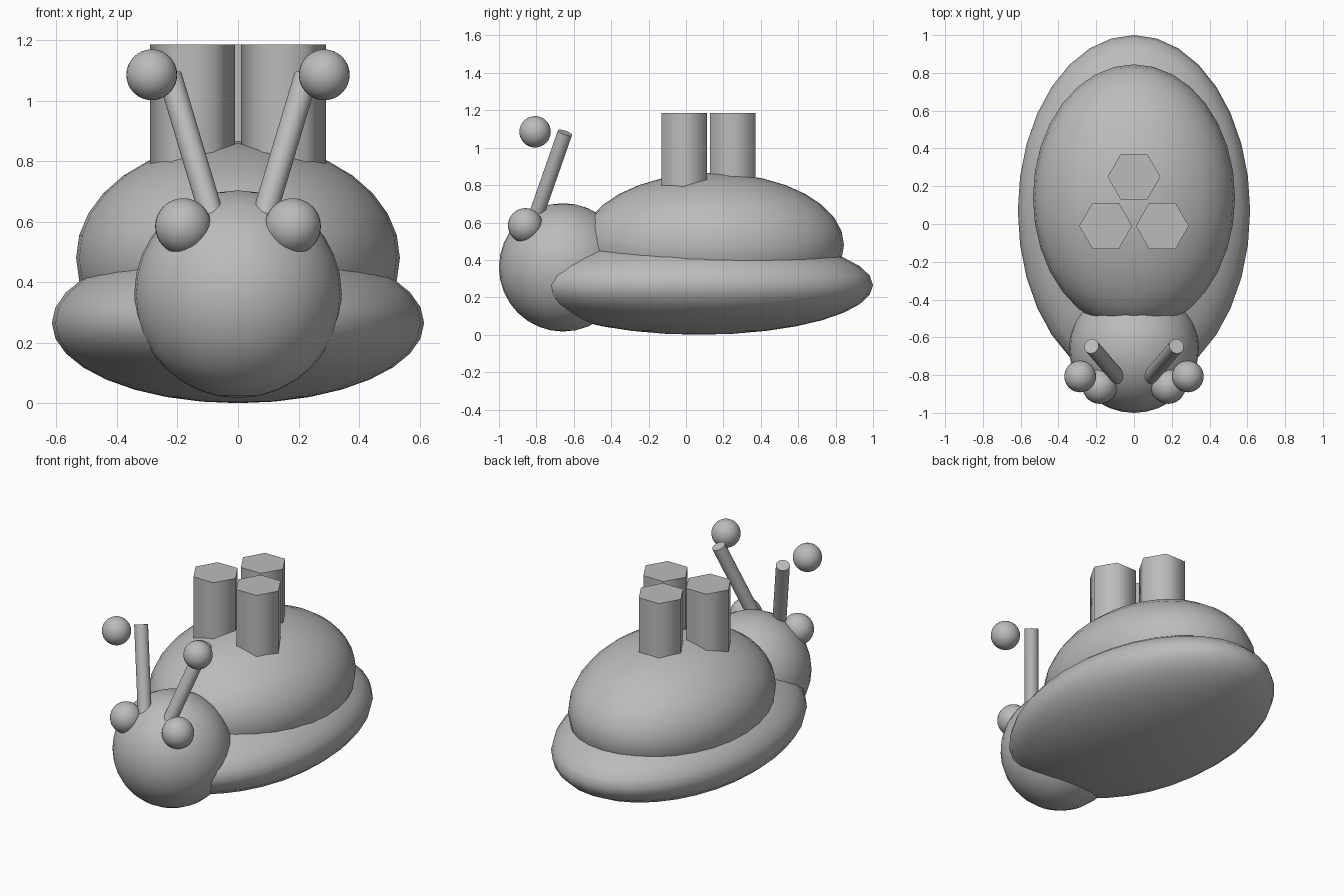
import bpy, math
from mathutils import Vector

if "Cube" in bpy.data.objects:
    bpy.data.objects.remove(bpy.data.objects["Cube"])

grey = bpy.data.materials.new("plain_grey")
grey.diffuse_color = (0.5, 0.5, 0.5, 1)
grey.use_nodes = True
grey.node_tree.nodes["Principled BSDF"].inputs["Base Color"].default_value = grey.diffuse_color


def finish(name, angle):
    ob = bpy.context.object
    ob.name = name
    ob.data.materials.append(grey)
    bpy.ops.object.shade_smooth_by_angle(angle=math.radians(angle))
    return ob


def ellipsoid(name, loc, radii):
    bpy.ops.mesh.primitive_uv_sphere_add(segments=32, ring_count=16, radius=1, location=loc)
    bpy.context.object.scale = radii
    bpy.ops.object.transform_apply(location=False, rotation=False, scale=True)
    return finish(name, 40)


def rod(name, a, b, radius, sides, angle, spin=0):
    a, b = Vector(a), Vector(b)
    bpy.ops.mesh.primitive_cylinder_add(vertices=sides, radius=radius, depth=(b - a).length,
                                        location=(a + b) / 2)
    ob = bpy.context.object
    ob.rotation_euler = (b - a).to_track_quat('Z', 'Y').to_euler() if spin == 0 else (0, 0, spin)
    return finish(name, angle)


# Body, shell and head
ellipsoid("body", (0, 0.07, 0.265), (0.615, 0.93, 0.265))
ellipsoid("shell", (0, 0.14, 0.48), (0.535, 0.705, 0.385))
ellipsoid("head", (0, -0.657, 0.36), (0.343, 0.343, 0.343))

# Eyes, feeler stalks and the floating feeler tips
for side, s in (("right", 1), ("left", -1)):
    ellipsoid(side + "_eye", (s * 0.181, -0.859, 0.584), (0.093, 0.093, 0.093))
    rod(side + "_stalk", (s * 0.069, -0.829, 0.56), (s * 0.225, -0.647, 1.08), 0.04, 32, 40)
    ellipsoid(side + "_feeler_tip", (s * 0.285, -0.807, 1.085), (0.084, 0.084, 0.084))

# Hexagonal chimneys with corners pointing along x
for i, (x, y) in enumerate(((0, 0.25), (-0.15, -0.01), (0.15, -0.01))):
    rod("chimney_%d" % (i + 1), (x, y, 0.7), (x, y, 1.185), 0.14, 6, 65, math.radians(30))
